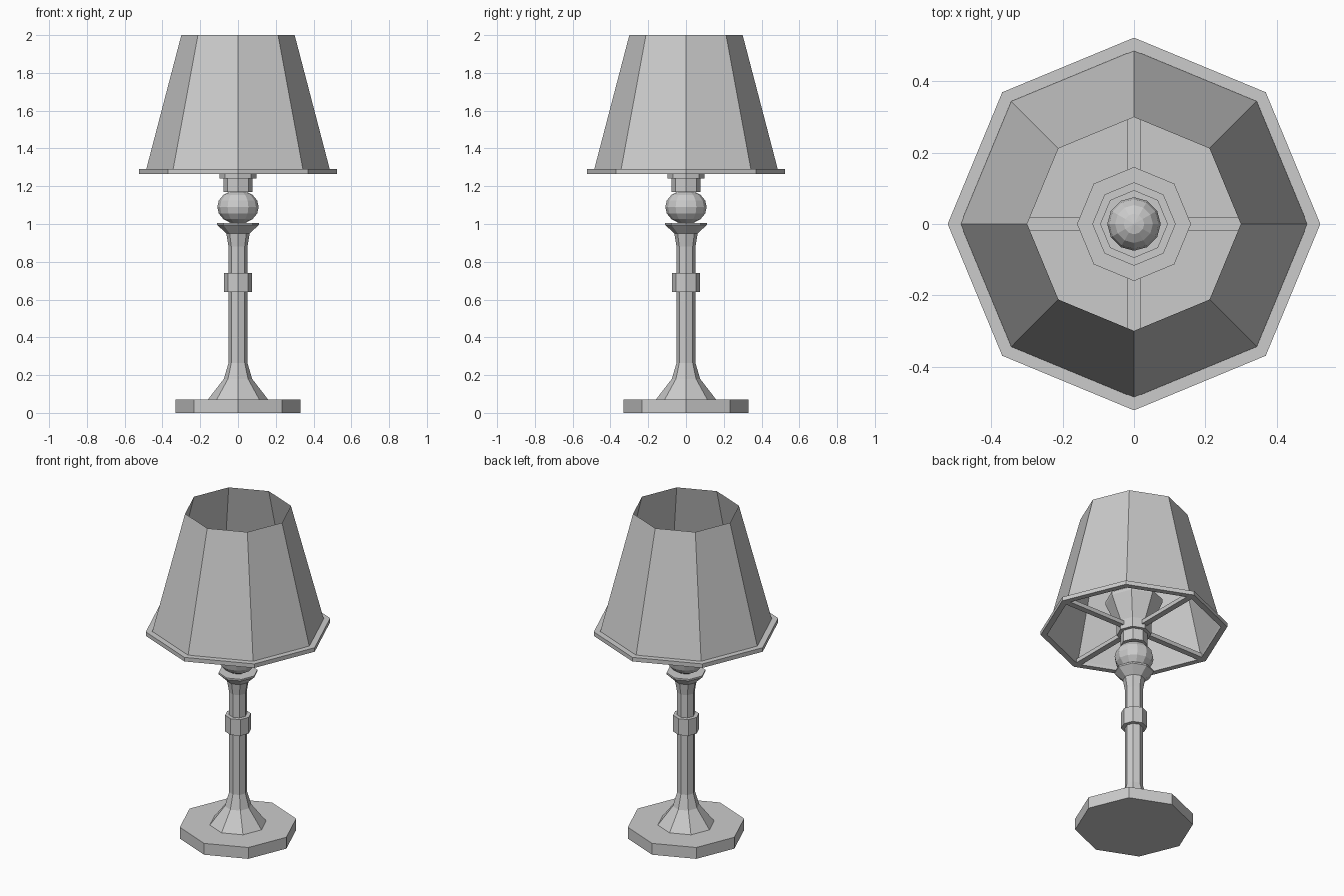
import bpy, bmesh, math
from mathutils import Matrix

if "Cube" in bpy.data.objects:
    bpy.data.objects.remove(bpy.data.objects["Cube"])


def finish(name, bm):
    mesh = bpy.data.meshes.new(name)
    bm.to_mesh(mesh)
    bm.free()
    ob = bpy.data.objects.new(name, mesh)
    bpy.context.collection.objects.link(ob)
    return ob


def lathe(name, profile, cap=True, closed=False, sides=8):
    """Spin (radius, z) points round z into an eight-sided solid."""
    bm = bmesh.new()
    rings = [[bm.verts.new((r * math.cos(2 * math.pi * i / sides),
                            r * math.sin(2 * math.pi * i / sides), z))
              for i in range(sides)] for r, z in profile]
    pairs = list(zip(rings, rings[1:]))
    if closed:
        pairs.append((rings[-1], rings[0]))
    for a, b in pairs:
        for i in range(sides):
            j = (i + 1) % sides
            bm.faces.new((a[i], a[j], b[j], b[i]))
    if cap and not closed:
        bm.faces.new(rings[0][::-1])
        bm.faces.new(rings[-1])
    return finish(name, bm)


def ball(name, radius, half_height, z):
    bm = bmesh.new()
    m = Matrix.Translation((0, 0, z)) @ Matrix.Diagonal((radius, radius, half_height, 1))
    bmesh.ops.create_uvsphere(bm, u_segments=12, v_segments=8, radius=1, matrix=m)
    return finish(name, bm)


def bar(name, sx, sy, sz, x, y, z):
    bm = bmesh.new()
    m = Matrix.Translation((x, y, z)) @ Matrix.Diagonal((sx, sy, sz, 1))
    bmesh.ops.create_cube(bm, size=1, matrix=m)
    return finish(name, bm)


# Foot and stem
lathe("base", [(0.33, 0), (0.33, 0.07)])
lathe("stem", [(0.16, 0.07), (0.075, 0.18), (0.05, 0.265), (0.05, 0.88),
               (0.062, 0.95), (0.11, 0.995), (0.11, 1.005)])
lathe("stem_collar", [(0.073, 0.64), (0.073, 0.74)])
ball("stem_ball", 0.11, 0.09, 1.09)

# Socket with flared cup and stepped bulb holder
lathe("socket", [(0.077, 1.17), (0.077, 1.24), (0.097, 1.24), (0.097, 1.30),
                 (0.16, 1.44), (0.16, 1.46), (0.117, 1.46), (0.117, 1.52),
                 (0.095, 1.52), (0.095, 1.55)])
ball("bulb", 0.075, 0.075, 1.61)

# Shade: open thin panels, bottom rim, supporting spokes
lathe("shade", [(0.487, 1.285), (0.30, 2.0)], cap=False)
lathe("shade_rim", [(0.487, 1.265), (0.523, 1.265), (0.523, 1.29), (0.487, 1.29)], closed=True)
for s, side in ((-1, "a"), (1, "b")):
    bar("spoke_x_" + side, 0.42, 0.036, 0.025, s * 0.285, 0, 1.2775)
    bar("spoke_y_" + side, 0.036, 0.42, 0.025, 0, s * 0.285, 1.2775)
